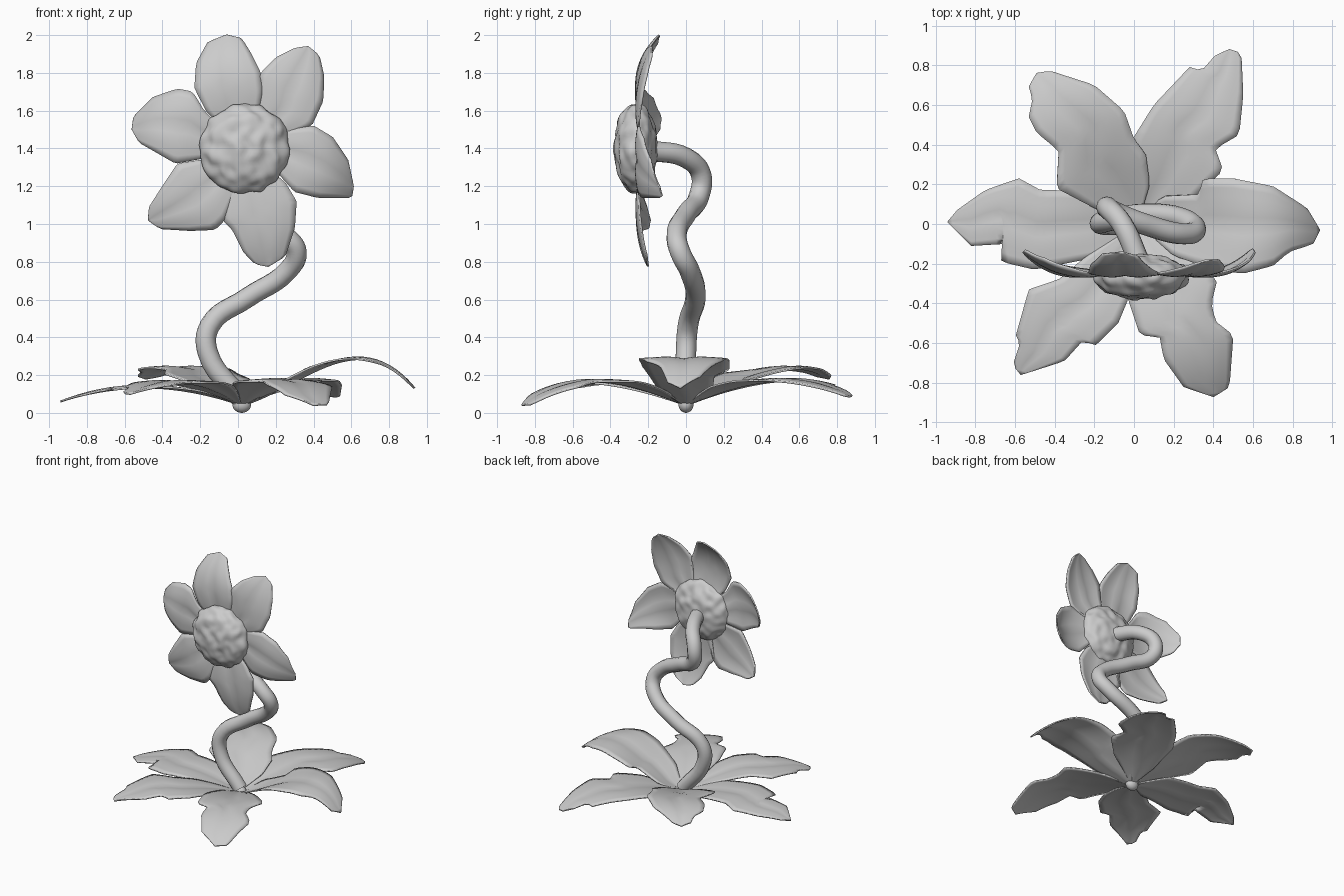
import bpy, bmesh, math
from mathutils import Vector, noise

if "Cube" in bpy.data.objects:
    bpy.data.objects.remove(bpy.data.objects["Cube"])

ROWS, COLS = 28, 10


def resample(pts, n):
    """Even arc-length points along a 2D polyline."""
    pts = [Vector(p) for p in pts]
    seg = [(b - a).length for a, b in zip(pts, pts[1:])]
    total, out = sum(seg), []
    for i in range(n + 1):
        d, k = total * i / n, 0
        while k < len(seg) - 1 and d > seg[k]:
            d -= seg[k]
            k += 1
        out.append(pts[k].lerp(pts[k + 1], min(1, d / seg[k])))
    return out


def cubic(h, t):
    """Cubic through four heights at t = 0, 1/3, 2/3, 1."""
    u = 3 * t
    return (-h[0] * (u - 1) * (u - 2) * (u - 3) / 6 + h[1] * u * (u - 2) * (u - 3) / 2
            - h[2] * u * (u - 1) * (u - 3) / 2 + h[3] * u * (u - 1) * (u - 2) / 6)


def blade(name, base, left, tip, right, heights, place, groove, cup=0.0):
    """Thin curved sheet lofted between its left and right outlines."""
    a = resample([base] + left + [tip], ROWS)
    b = resample([base] + right + [tip], ROWS)
    reach = (Vector(tip) - Vector(base)).length
    bm = bmesh.new()
    grid = []
    for i in range(ROWS + 1):
        row = []
        for j in range(COLS + 1):
            s = 2 * j / COLS - 1
            p = a[i].lerp(b[i], j / COLS)
            t = min(1.04, (p - Vector(base)).length / reach)
            fade = math.sin(math.pi * i / ROWS)
            h = cubic(heights, t) + fade * (groove * max(0, 1 - 3 * abs(s)) + cup * s * s)
            row.append(bm.verts.new(place(p.x, p.y, h)))
        grid.append(row)
    for i in range(ROWS):
        for j in range(COLS):
            bm.faces.new((grid[i][j], grid[i][j + 1], grid[i + 1][j + 1], grid[i + 1][j]))
    bmesh.ops.remove_doubles(bm, verts=bm.verts, dist=0.0005)
    bmesh.ops.recalc_face_normals(bm, faces=bm.faces)
    ob = finish(name, bm)
    mod = ob.modifiers.new("thickness", 'SOLIDIFY')
    mod.thickness, mod.offset = 0.01, 0
    return ob


def finish(name, bm):
    me = bpy.data.meshes.new(name)
    bm.to_mesh(me)
    bm.free()
    for f in me.polygons:
        f.use_smooth = True
    ob = bpy.data.objects.new(name, me)
    bpy.context.collection.objects.link(ob)
    return ob


def bumpy_ball(name, centre, size, bump, freq, sub):
    bm = bmesh.new()
    bmesh.ops.create_icosphere(bm, subdivisions=sub, radius=1)
    for v in bm.verts:
        d = v.co.normalized()
        p = Vector([d[k] * size[k] for k in range(3)])
        n = noise.noise(p * freq)
        v.co = Vector(centre) + p + d * bump * n
    return finish(name, bm)


# Ground leaves: outlines seen from above, heights along each leaf
def leaf(name, left, tip, right, h):
    blade(name, (0.02, 0), left, tip, right, h, lambda x, y, z: (x, y, z), -0.012, -0.01)


leaf("leaf_right",
     [(.14, .14), (.33, .15), (.35, .23), (.5, .23), (.7, .19), (.87, .08)], (.935, -.03),
     [(.2, -.16), (.4, -.23), (.55, -.25), (.7, -.21), (.78, -.14), (.9, -.1)],
     (.04, .19, .295, .13))
leaf("leaf_left",
     [(-.2, -.17), (-.5, -.23), (-.67, -.19), (-.65, -.1), (-.82, -.11)], (-.94, .01),
     [(-.2, .16), (-.38, .17), (-.47, .17), (-.58, .23), (-.75, .17), (-.89, .07)],
     (.04, .13, .14, .06))
leaf("leaf_back_right",
     [(-.02, .2), (0, .44), (.1, .6), (.28, .79), (.34, .77), (.41, .85)], (.48, .88),
     [(.3, .13), (.45, .27), (.41, .38), (.53, .45), (.55, .65), (.54, .86)],
     (.04, .15, .18, .09))
leaf("leaf_back_left",
     [(-.2, .08), (-.39, .18), (-.38, .37), (-.49, .46), (-.53, .54), (-.51, .63), (-.53, .69)],
     (-.49, .76),
     [(.08, .2), (.06, .35), (0, .43), (-.05, .57), (-.2, .7), (-.42, .77)],
     (.05, .17, .245, .18))
leaf("leaf_front_left",
     [(0, -.22), (-.03, -.38), (-.08, -.5), (-.19, -.61), (-.26, -.59), (-.35, -.69)], (-.57, -.76),
     [(-.25, -.17), (-.38, -.28), (-.53, -.33), (-.6, -.58), (-.57, -.59), (-.61, -.71)],
     (.04, .14, .17, .1))
leaf("leaf_front_right",
     [(-.03, -.2), (-.03, -.38), (.03, -.56), (.13, -.57), (.15, -.68), (.25, -.82)], (.4, -.87),
     [(.22, -.12), (.42, -.28), (.39, -.4), (.41, -.49), (.5, -.56), (.48, -.82)],
     (.04, .15, .17, .04))


# Petals: outlines seen from the front, heights are the y depth
def petal(name, left, tip, right, end):
    blade(name, (.03, 1.4), left, tip, right, (-.22, -.255, -.26, end),
          lambda x, z, y: (x, y, z), 0.012, 0.015)


petal("petal_top", [(-.17, 1.6), (-.23, 1.72), (-.22, 1.85), (-.16, 1.96)], (-.06, 2.0),
      [(.11, 1.6), (.13, 1.7), (.12, 1.8), (.07, 1.9), (.02, 1.98)], -.14)
petal("petal_upper_right", [(.1, 1.6), (.12, 1.8), (.2, 1.88), (.3, 1.93)], (.37, 1.94),
      [(.28, 1.48), (.39, 1.52), (.45, 1.65), (.455, 1.78), (.43, 1.89)], -.18)
petal("petal_right", [(.27, 1.5), (.4, 1.52), (.5, 1.46), (.58, 1.34)], (.61, 1.2),
      [(.22, 1.26), (.3, 1.17), (.42, 1.14), (.6, 1.14)], -.14)
petal("petal_bottom", [(-.06, 1.18), (-.08, 1.02), (-.03, .97), (.03, .85), (.09, .79)], (.16, .775),
      [(.25, 1.22), (.31, 1.12), (.3, .98), (.25, .83)], -.2)
petal("petal_lower_left", [(-.19, 1.34), (-.32, 1.32), (-.4, 1.2), (-.47, 1.09)], (-.475, 1.02),
      [(-.02, 1.15), (-.07, 1.02), (-.12, .97), (-.25, .965), (-.41, .975)], -.19)
petal("petal_left", [(-.18, 1.6), (-.24, 1.7), (-.32, 1.715), (-.45, 1.67), (-.55, 1.57)], (-.56, 1.5),
      [(-.17, 1.35), (-.33, 1.32), (-.45, 1.39), (-.52, 1.43)], -.14)

# Bumpy flower centre and the root nub
bumpy_ball("flower_centre", (.035, -.265, 1.4), (.237, .113, .237), 0.016, 17, 5)
bumpy_ball("root_nub", (.02, 0, .045), (.05, .04, .045), 0, 1, 3)

# Winding stem
path = [(.02, 0, .07), (-.16, 0, .32), (-.15, .01, .46), (.05, .05, .61), (.26, .02, .75),
        (.31, -.03, .85), (.26, -.05, .93), (.05, 0, 1.05), (-.12, .07, 1.15),
        (-.13, .08, 1.26), (-.06, 0, 1.35), (.03, -.2, 1.39)]
cu = bpy.data.curves.new("stem", 'CURVE')
cu.dimensions = '3D'
cu.bevel_depth, cu.bevel_resolution, cu.resolution_u = 0.054, 4, 6
cu.use_fill_caps = True
sp = cu.splines.new('BEZIER')
sp.bezier_points.add(len(path) - 1)
for bp, p in zip(sp.bezier_points, path):
    bp.co = p
    bp.handle_left_type = bp.handle_right_type = 'AUTO'
bpy.context.collection.objects.link(bpy.data.objects.new("stem", cu))
